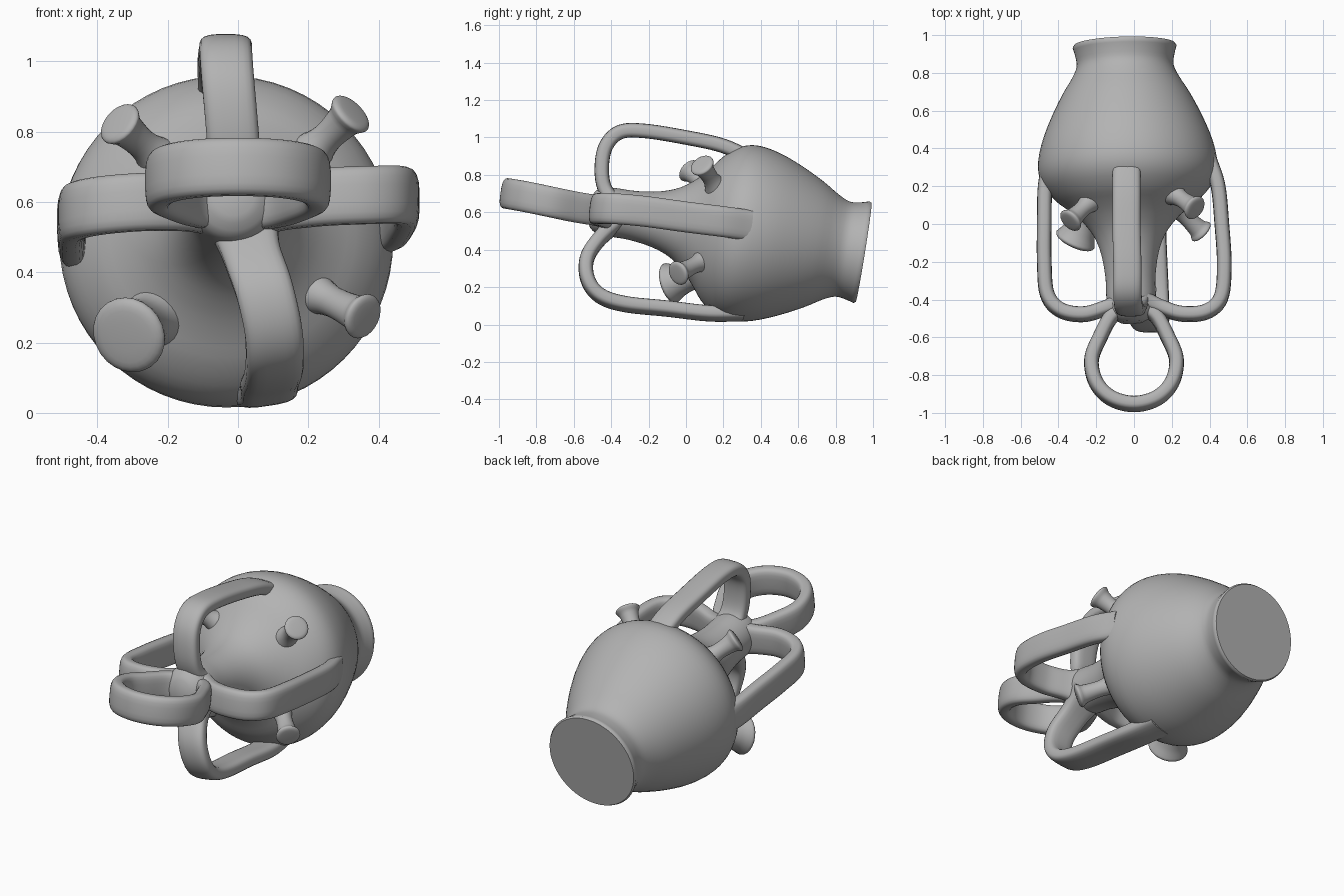
import bpy, bmesh, math
from mathutils import Vector

if "Cube" in bpy.data.objects:
    bpy.data.objects.remove(bpy.data.objects["Cube"])

clay = bpy.data.materials.new("grey clay")
clay.diffuse_color = (0.45, 0.45, 0.45, 1)
clay.use_nodes = True
clay.node_tree.nodes["Principled BSDF"].inputs["Base Color"].default_value = clay.diffuse_color


def finish(name, bm, angle=50):
    bmesh.ops.recalc_face_normals(bm, faces=bm.faces)
    me = bpy.data.meshes.new(name)
    bm.to_mesh(me)
    bm.free()
    me.materials.append(clay)
    ob = bpy.data.objects.new(name, me)
    bpy.context.collection.objects.link(ob)
    bpy.ops.object.select_all(action='DESELECT')
    ob.select_set(True)
    bpy.context.view_layer.objects.active = ob
    bpy.ops.object.shade_smooth_by_angle(angle=math.radians(angle))
    return ob


def skin(bm, rings, closed=False):
    """Bridge rings of points into a tube, capped unless closed."""
    vs = [[bm.verts.new(p) for p in r] for r in rings]
    n = len(vs[0])
    pairs = list(zip(vs, vs[1:])) + ([(vs[-1], vs[0])] if closed else [])
    for a, b in pairs:
        for i in range(n):
            bm.faces.new((a[i], a[(i + 1) % n], b[(i + 1) % n], b[i]))
    if not closed:
        bm.faces.new(vs[0])
        bm.faces.new(vs[-1])


def spline(pts, closed=False, steps=6):
    """Smooth curve through points of any dimension."""
    p = [Vector(q) for q in pts]
    if closed:
        p = [p[-1]] + p + p[:2]
    else:
        p = [2 * p[0] - p[1]] + p + [2 * p[-1] - p[-2]]
    out = []
    for a, b, c, d in zip(p, p[1:], p[2:], p[3:]):
        for k in range(steps):
            t = k / steps
            out.append(0.5 * (2 * b + (c - a) * t + (2 * a - 5 * b + 4 * c - d) * t ** 2
                              + (3 * b - a - 3 * c + d) * t ** 3))
    if not closed:
        out.append(p[-2])
    return out


def lathe(name, start, axis, profile, sides, angle=50):
    """Revolve (distance, radius) pairs about an axis."""
    d = Vector(axis).normalized()
    u = d.cross(Vector((0, 0, 1))).normalized()
    v = d.cross(u)
    rings = []
    for s, r in profile:
        c = Vector(start) + d * s
        rings.append([c + r * (u * math.cos(a) + v * math.sin(a))
                      for a in (2 * math.pi * i / sides for i in range(sides))])
    bm = bmesh.new()
    skin(bm, rings)
    return finish(name, bm, angle)


def strap(name, pts, wide_axis, width=0.165, thick=0.078, closed=False, flare=0.35):
    """Sweep a rounded rectangle along a path, widening at the joints."""
    path = spline(pts, closed)
    n, m, rings = len(path), 20, []
    for i, c in enumerate(path):
        a = path[i - 1] if closed or i else path[0]
        b = path[(i + 1) % n] if closed or i < n - 1 else path[-1]
        t = (b - a).normalized()
        w = Vector(wide_axis)
        w = (w - t * w.dot(t)).normalized()
        h = t.cross(w)
        end = 0 if closed else max(0, 1 - i / 7)
        k = 1 + flare * end ** 2
        ring = []
        for j in range(m):
            q = 2 * math.pi * (j + 0.5) / m
            x, y = math.cos(q), math.sin(q)
            x = math.copysign(abs(x) ** 0.6, x)
            y = math.copysign(abs(y) ** 0.6, y)
            ring.append(c + w * x * width / 2 * k + h * y * thick / 2 * k)
        rings.append(ring)
    bm = bmesh.new()
    skin(bm, rings, closed)
    return finish(name, bm)


# Round jar lying on its side, from the flat foot to the narrow neck
base, axis = (-0.05, 0.95, 0.385), (0.025, -0.985, 0.158)
curve = spline([(0.012, 0.275), (0.06, 0.262), (0.115, 0.257), (0.18, 0.285), (0.27, 0.34),
                (0.40, 0.405), (0.53, 0.455), (0.65, 0.475), (0.74, 0.453), (0.82, 0.39),
                (0.88, 0.315), (0.94, 0.25), (1.02, 0.19), (1.12, 0.152), (1.25, 0.132),
                (1.37, 0.13), (1.45, 0.115), (1.49, 0.06)], steps=3)
lathe("jar_body", base, axis, [(0, 0.268)] + [tuple(p) for p in curve], 64)

# Four strap handles from neck to shoulder
strap("top_handle", [(0, -0.36, 0.62), (-0.01, -0.435, 0.73), (-0.02, -0.45, 0.85),
                     (-0.03, -0.425, 0.96), (-0.035, -0.35, 1.03), (-0.035, -0.22, 1.035),
                     (-0.04, 0, 1.0), (-0.04, 0.2, 0.955), (-0.04, 0.36, 0.88)],
      (1, 0, 0), width=0.15)
strap("bottom_handle", [(0.01, -0.36, 0.56), (0.04, -0.47, 0.45), (0.075, -0.53, 0.35),
                        (0.10, -0.525, 0.24), (0.105, -0.46, 0.155), (0.10, -0.33, 0.11),
                        (0.09, -0.1, 0.085), (0.085, 0.12, 0.06), (0.06, 0.3, 0.06)],
      (1, 0, 0.15))
strap("left_handle", [(-0.04, -0.40, 0.60), (-0.15, -0.445, 0.60), (-0.27, -0.478, 0.60),
                      (-0.39, -0.455, 0.59), (-0.46, -0.37, 0.575), (-0.475, -0.2, 0.555),
                      (-0.475, 0, 0.53), (-0.47, 0.2, 0.50), (-0.44, 0.34, 0.48)],
      (0, 0.12, 1))
strap("right_handle", [(0.04, -0.40, 0.60), (0.14, -0.44, 0.605), (0.25, -0.475, 0.615),
                       (0.38, -0.465, 0.62), (0.46, -0.39, 0.62), (0.478, -0.22, 0.605),
                       (0.465, 0, 0.575), (0.445, 0.2, 0.55), (0.40, 0.34, 0.53)],
      (0, 0.12, 1))

# Closed ring at the tip of the neck
half = [(0.11, -0.48, 0.61), (0.18, -0.60, 0.63), (0.225, -0.72, 0.655),
        (0.20, -0.84, 0.68), (0.12, -0.922, 0.695)]
ring = ([(0, -0.43, 0.60)] + half + [(0, -0.953, 0.70)]
        + [(-x, y, z) for x, y, z in reversed(half)])
strap("front_ring", ring, (0, 0.15, 1), closed=True)


# Studs on the shoulder with flared ends
def stud(name, root, tip, r, stem):
    v = Vector(tip) - Vector(root)
    L = v.length
    prof = spline([(-0.04, stem * 2.4), (0.25 * L, stem * 1.35), (0.5 * L, stem),
                   (L - 0.75 * r, stem * 1.15), (L - 0.4 * r, r * 0.93), (L - 0.2 * r, r),
                   (L - 0.05 * r, r * 0.82), (L, r * 0.4)], steps=3)
    lathe(name, root, v, [tuple(p) for p in prof], 24)


stud("upper_left_stud", (-0.20, 0.15, 0.70), (-0.345, 0.01, 0.83), 0.066, 0.044)
stud("upper_right_stud", (0.18, 0.18, 0.71), (0.33, 0.08, 0.86), 0.066, 0.044)
stud("lower_right_stud", (0.18, 0.13, 0.36), (0.365, -0.05, 0.27), 0.066, 0.044)
stud("large_left_stud", (-0.20, 0.16, 0.30), (-0.32, -0.105, 0.215), 0.11, 0.075)
